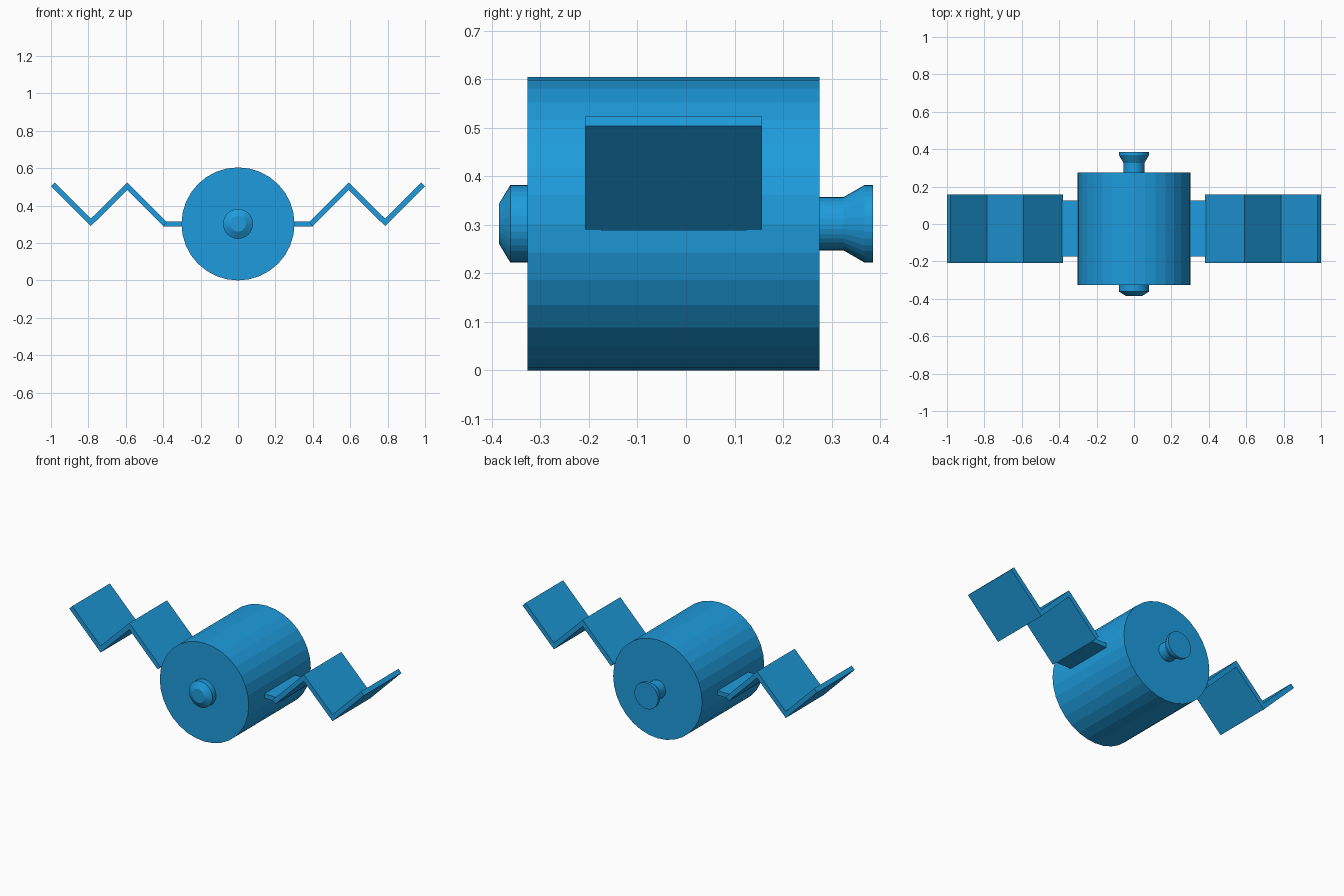
import bpy, bmesh
from math import sin, cos, pi

if "Cube" in bpy.data.objects:
    bpy.data.objects.remove(bpy.data.objects["Cube"])

CZ = 0.302  # height of the body axis

blue = bpy.data.materials.new("blue")
blue.diffuse_color = (0.013, 0.33, 0.72, 1)
blue.use_nodes = True
blue.node_tree.nodes["Principled BSDF"].inputs["Base Color"].default_value = blue.diffuse_color


def finish(name, bm):
    bmesh.ops.recalc_face_normals(bm, faces=bm.faces[:])
    me = bpy.data.meshes.new(name)
    bm.to_mesh(me)
    bm.free()
    ob = bpy.data.objects.new(name, me)
    bpy.context.collection.objects.link(ob)
    me.materials.append(blue)
    return ob


def lathe(name, profile, n=32):
    """Closed solid turned around the y axis; profile is (radius, y)."""
    bm = bmesh.new()
    rings = [[bm.verts.new((r * cos(2 * pi * i / n), y, CZ + r * sin(2 * pi * i / n)))
              for i in range(n)] for r, y in profile]
    for a, b in zip(rings, rings[1:]):
        for i in range(n):
            j = (i + 1) % n
            bm.faces.new((a[i], a[j], b[j], b[i]))
    bm.faces.new(rings[0])
    bm.faces.new(rings[-1])
    return finish(name, bm)


def extrude(name, outline, y0, y1, side):
    """Prism along y from an (x, z) outline, mirrored by side."""
    bm = bmesh.new()
    face = bm.faces.new([bm.verts.new((side * x, y0, z)) for x, z in outline])
    ext = bmesh.ops.extrude_face_region(bm, geom=[face])["geom"]
    verts = [v for v in ext if isinstance(v, bmesh.types.BMVert)]
    bmesh.ops.translate(bm, verts=verts, vec=(0, y1 - y0, 0))
    return finish(name, bm)


# Main drum, front sensor and rear nozzle
lathe("body", [(0.302, -0.327), (0.302, 0.275)])
lathe("front_sensor", [(0.08, -0.32), (0.08, -0.362), (0.042, -0.385)])
lathe("rear_nozzle", [(0.055, 0.27), (0.055, 0.325), (0.08, 0.368), (0.08, 0.385)])

# Folded panels and their mounting tabs on both sides
tab = [(0.29, 0.288), (0.40, 0.288), (0.40, 0.315), (0.29, 0.315)]
zigzag = [(0.38, 0.311), (0.592, 0.523), (0.787, 0.33), (0.98, 0.523),
          (1.0, 0.503), (0.787, 0.29), (0.592, 0.483), (0.40, 0.291)]
for side, label in ((1, "right"), (-1, "left")):
    extrude(label + "_mount", tab, -0.175, 0.125, side)
    extrude(label + "_panel", zigzag, -0.208, 0.157, side)
